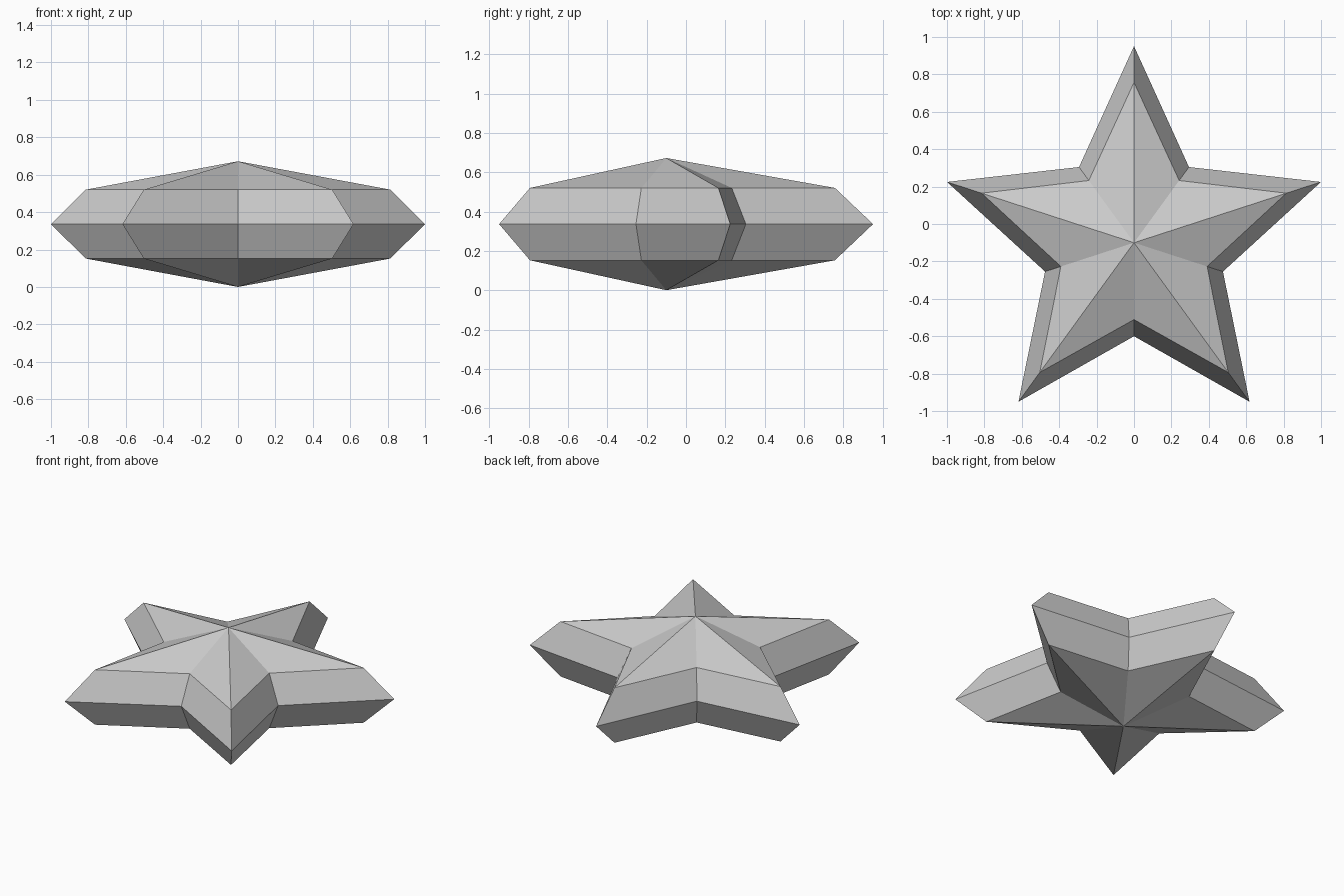
import bpy, bmesh, math

if "Cube" in bpy.data.objects:
    bpy.data.objects.remove(bpy.data.objects["Cube"])

CENTRE_Y, MID_Z = -0.1, 0.336

# Plain grey surface
grey = bpy.data.materials.new("light grey")
grey.diffuse_color = (0.6, 0.6, 0.6, 1)
grey.use_nodes = True
grey.node_tree.nodes["Principled BSDF"].inputs["Base Color"].default_value = grey.diffuse_color

bm = bmesh.new()


def star_ring(tip, notch, z):
    """Ten points alternating between tip and notch radius."""
    ring = []
    for i in range(10):
        a = math.radians(90 + 36 * i)
        r = notch if i % 2 else tip
        ring.append(bm.verts.new((r * math.cos(a), CENTRE_Y + r * math.sin(a), z)))
    return ring


# Widest outline, then a bevel ring and a peak on each side
rim = star_ring(1.051, 0.5, MID_Z)
for side in (-1, 1):
    shoulder = star_ring(0.857, 0.411, MID_Z + side * 0.184)
    peak = bm.verts.new((0, CENTRE_Y, MID_Z + side * 0.336))
    for i in range(10):
        j = (i + 1) % 10
        bm.faces.new((rim[i], rim[j], shoulder[j], shoulder[i]))
        bm.faces.new((shoulder[i], shoulder[j], peak))
bmesh.ops.recalc_face_normals(bm, faces=bm.faces)

mesh = bpy.data.meshes.new("star")
bm.to_mesh(mesh)
bm.free()
mesh.materials.append(grey)
bpy.context.collection.objects.link(bpy.data.objects.new("star", mesh))
